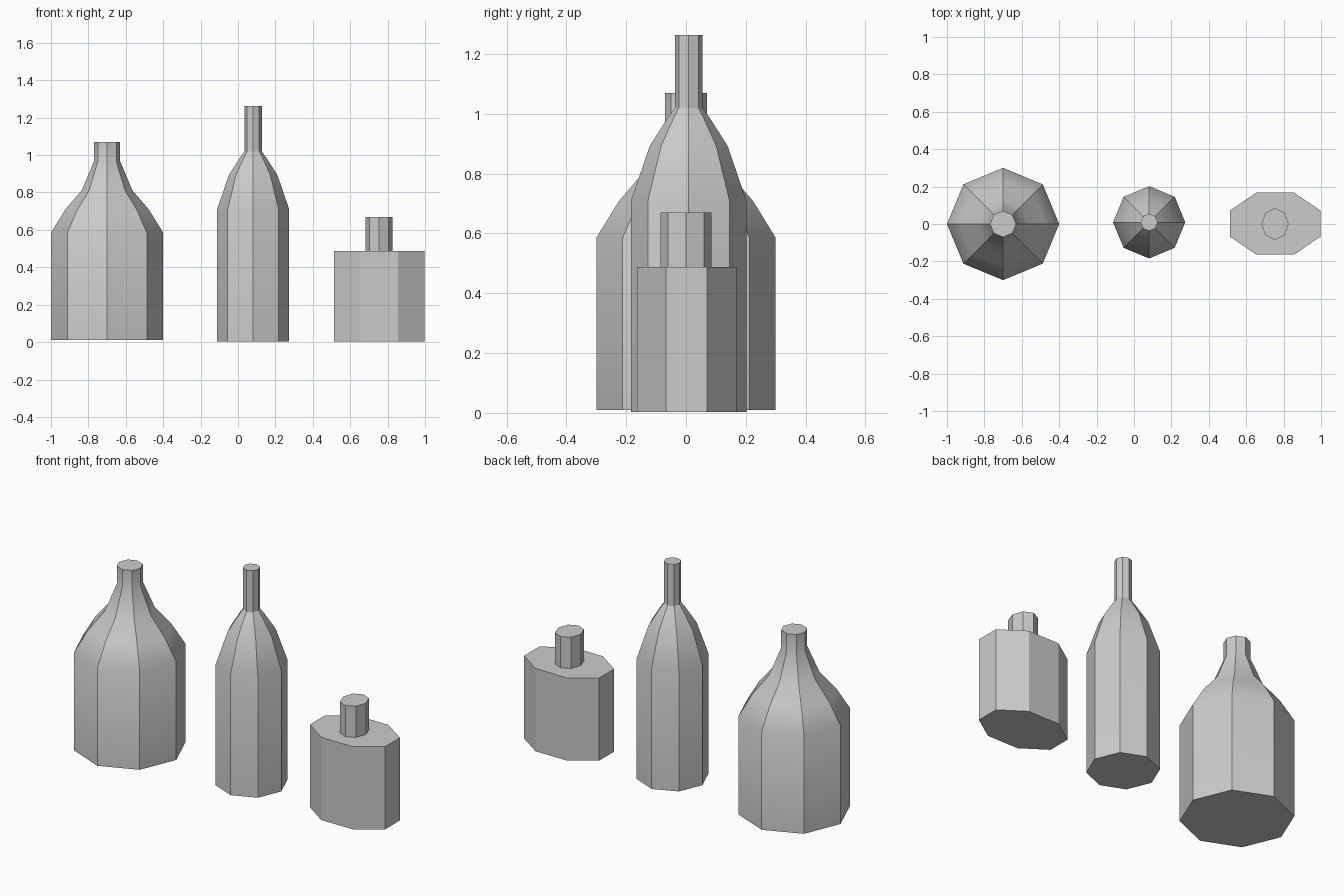
import bpy, bmesh
from math import cos, sin, pi, radians

if "Cube" in bpy.data.objects:
    bpy.data.objects.remove(bpy.data.objects["Cube"])


def lathe(name, centre, profile, turn=0.0, sides=8, smooth=None):
    """Closed octagonal solid from (x radius, y radius, z) rings."""
    bm = bmesh.new()
    rings = []
    for rx, ry, z in profile:
        rings.append([bm.verts.new((rx * cos(turn + 2 * pi * i / sides),
                                    ry * sin(turn + 2 * pi * i / sides), z))
                      for i in range(sides)])
    for a, b in zip(rings, rings[1:]):
        for i in range(sides):
            j = (i + 1) % sides
            bm.faces.new((a[i], a[j], b[j], b[i]))
    bm.faces.new(rings[0][::-1])
    bm.faces.new(rings[-1])
    mesh = bpy.data.meshes.new(name)
    bm.to_mesh(mesh)
    bm.free()
    obj = bpy.data.objects.new(name, mesh)
    obj.location = (*centre, 0)
    bpy.context.collection.objects.link(obj)
    if smooth:
        bpy.ops.object.select_all(action='DESELECT')
        obj.select_set(True)
        bpy.context.view_layer.objects.active = obj
        bpy.ops.object.shade_smooth_by_angle(angle=radians(smooth))
    return obj


def round_rings(points):
    return [(r, r, z) for r, z in points]


# Wide bottle with sloping shoulders
lathe("wide_bottle", (-0.70, 0.0), round_rings([
    (0.30, 0.01), (0.30, 0.585), (0.225, 0.707), (0.135, 0.812),
    (0.07, 0.967), (0.07, 1.07)]), smooth=32)

# Tall slim bottle
lathe("tall_bottle", (0.081, 0.009), round_rings([
    (0.193, 0.003), (0.193, 0.709), (0.13, 0.893), (0.07, 0.987),
    (0.046, 1.02), (0.046, 1.263)]), smooth=32)

# Short flask: stretched octagonal body with a separate neck
k = 1 / cos(pi / 8)
lathe("flask_body", (0.755, 0.002), [
    (0.243 * k, 0.166 * k, 0.003), (0.243 * k, 0.166 * k, 0.487)], turn=pi / 8)
lathe("flask_neck", (0.754, 0.0), [
    (0.073, 0.085, 0.48), (0.073, 0.085, 0.67)])
